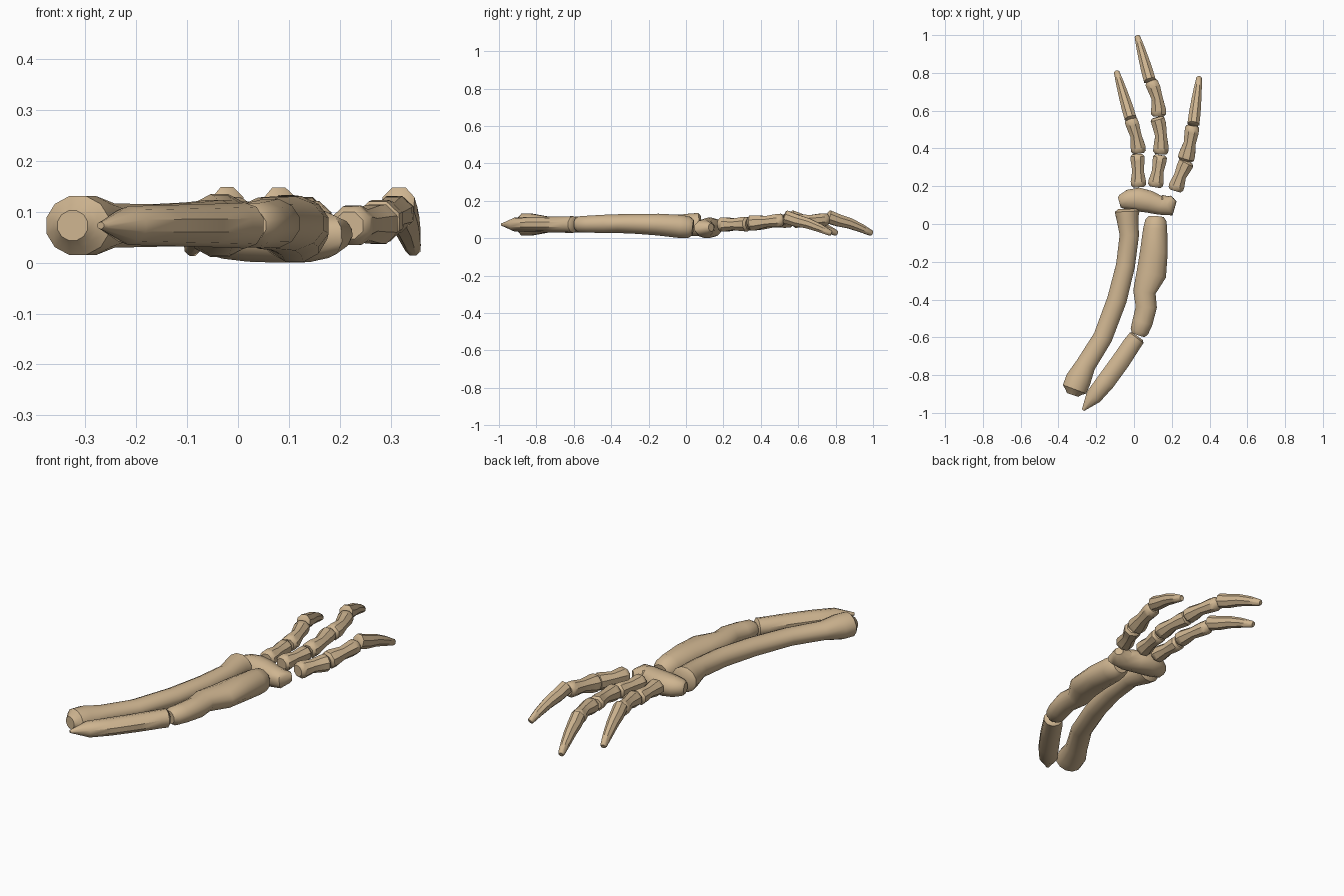
import bpy, bmesh, math
from mathutils import Vector

if "Cube" in bpy.data.objects:
    bpy.data.objects.remove(bpy.data.objects["Cube"])

tan = bpy.data.materials.new("bone_tan")
tan.diffuse_color = (0.62, 0.46, 0.28, 1)
tan.use_nodes = True
tan.node_tree.nodes["Principled BSDF"].inputs["Base Color"].default_value = tan.diffuse_color


def bone(name, stations, sides=10, bevel=0.012, smooth=40):
    """Loft ellipses (x, y, z, half width, half height) along a path, with bevelled ends."""
    pts = [Vector(s[:3]) for s in stations]
    last = len(pts) - 1
    rings = []
    for i, s in enumerate(stations):
        t = (pts[min(i + 1, last)] - pts[max(i - 1, 0)]).normalized()
        side = t.cross(Vector((0, 0, 1))).normalized()
        up = side.cross(t)
        ring = (pts[i], side, up, s[3], s[4])
        cap = bevel if i == 0 else -bevel
        if i == last:
            rings.append((pts[i] + t * cap, side, up, s[3], s[4]))
            rings.append((pts[i], side, up, s[3] * .72, s[4] * .72))
        elif i == 0:
            rings.append((pts[i], side, up, s[3] * .72, s[4] * .72))
            rings.append((pts[i] + t * cap, side, up, s[3], s[4]))
        else:
            rings.append(ring)
    bm = bmesh.new()
    loops = []
    for c, side, up, w, h in rings:
        loops.append([bm.verts.new(c + side * w * math.cos(a) + up * h * math.sin(a))
                      for a in (2 * math.pi * (k + .5) / sides for k in range(sides))])
    for a, b in zip(loops, loops[1:]):
        for k in range(sides):
            j = (k + 1) % sides
            bm.faces.new((a[k], a[j], b[j], b[k]))
    bm.faces.new(loops[0])
    bm.faces.new(loops[-1])
    bmesh.ops.recalc_face_normals(bm, faces=bm.faces)
    me = bpy.data.meshes.new(name)
    bm.to_mesh(me)
    bm.free()
    me.materials.append(tan)
    ob = bpy.data.objects.new(name, me)
    bpy.context.collection.objects.link(ob)
    bpy.ops.object.select_all(action='DESELECT')
    ob.select_set(True)
    bpy.context.view_layer.objects.active = ob
    bpy.ops.object.shade_smooth_by_angle(angle=math.radians(smooth))
    return ob


def phalanx(name, a, b, wa, wb, bow=0.0):
    """Finger bone from a to b: flared knuckles and a narrower shaft."""
    a, b = Vector(a), Vector(b)
    st = []
    for f, k in ((0, 1), (.18, 1.03), (.5, .8), (.8, .98), (1, 1)):
        p = a.lerp(b, f)
        w = (wa + (wb - wa) * f) * k
        st.append((p.x + bow * math.sin(math.pi * f), p.y, p.z, w, w * .93))
    bone(name, st, 8, .012)


def claw(name, a, b, w=.035):
    """Curved, tapering claw that dips to the ground."""
    a, b = Vector(a), Vector(b)
    st = []
    for f, drop, k in ((0, 0, 1), (.25, .12, .95), (.5, .32, .82), (.75, .63, .66), (1, 1, .45)):
        p = a.lerp(b, f)
        st.append((p.x, p.y, a.z + (b.z - a.z) * drop, w * k, w * k * 1.05))
    # tilt the base so that its face looks back and up
    st[0] = (*st[0][:2], a.z + .012, w * .98, w * 1.08)
    bone(name, st, 8, .006)


# Forearm: inner long bone
bone("forearm_bone_inner", [
    (-.325, -.905, .08, .045, .042), (-.315, -.875, .08, .068, .060),
    (-.295, -.825, .08, .070, .060), (-.255, -.745, .08, .055, .045),
    (-.165, -.60, .08, .053, .043), (-.09, -.40, .082, .054, .045),
    (-.045, -.22, .085, .052, .047), (-.025, -.06, .085, .053, .047),
    (-.035, .03, .08, .060, .062), (-.037, .08, .08, .068, .064)], 12, .014)

# Forearm: outer bone, upper piece and snapped-off lower piece
bone("forearm_bone_outer", [
    (.022, -.588, .08, .050, .045), (.045, -.52, .082, .056, .047),
    (.065, -.44, .084, .058, .050), (.055, -.36, .085, .062, .052),
    (.092, -.265, .084, .082, .055), (.105, -.15, .08, .076, .060),
    (.112, -.03, .07, .066, .064), (.118, .038, .063, .058, .058)], 12, .02)
bone("forearm_bone_outer_broken_end", [
    (-.27, -.985, .08, .012, .010), (-.215, -.915, .08, .046, .038),
    (-.15, -.835, .08, .052, .040), (-.07, -.725, .08, .052, .042),
    (-.01, -.635, .08, .050, .044), (.02, -.595, .08, .048, .045)], 10, .01)

# Wrist block, lofted across the hand
bone("wrist_bone", [
    (-.078, .115, .065, .040, .040), (-.03, .128, .065, .056, .050),
    (.02, .130, .064, .066, .055), (.08, .118, .062, .062, .055),
    (.14, .098, .06, .052, .052), (.175, .10, .062, .064, .046),
    (.21, .135, .065, .030, .030)], 10, .012)

# Inner finger
phalanx("inner_finger_base", (.024, .195, .08), (.018, .37, .083), .043, .040)
phalanx("inner_finger_middle", (.025, .375, .088), (-.020, .558, .105), .042, .038, .008)
claw("inner_finger_claw", (-.017, .555, .112), (-.093, .808, .032))

# Middle finger
phalanx("middle_finger_base", (.112, .195, .08), (.140, .365, .083), .043, .040)
phalanx("middle_finger_middle", (.140, .37, .088), (.122, .565, .100), .043, .041, .012)
phalanx("middle_finger_end", (.130, .57, .098), (.088, .758, .108), .042, .038, .014)
claw("middle_finger_claw", (.085, .755, .112), (.017, .995, .032))

# Outer finger
phalanx("outer_finger_base", (.218, .175, .08), (.282, .333, .083), .043, .045, -.006)
phalanx("outer_finger_middle", (.272, .335, .086), (.310, .522, .105), .047, .040, .004)
claw("outer_finger_claw", (.314, .525, .112), (.345, .778, .032))

# Settle the model on the ground
bpy.context.view_layer.update()
low = min(v.co.z for o in bpy.data.objects for v in o.data.vertices)
for o in bpy.data.objects:
    o.location.z -= low
